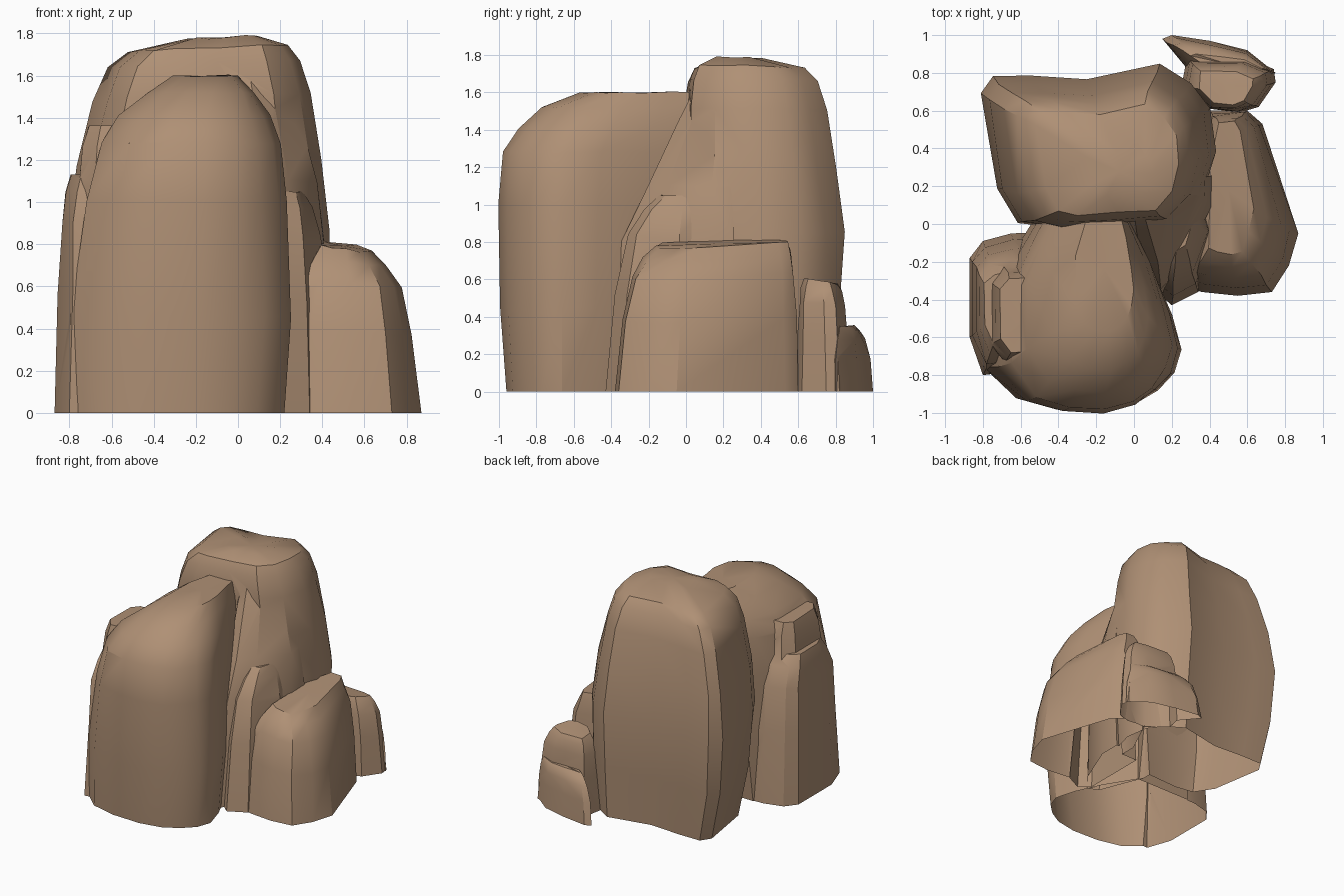
import bpy
import bmesh
import math
import random

random.seed(4)

default_cube = bpy.data.objects.get("Cube")
if default_cube:
    bpy.data.objects.remove(default_cube, do_unlink=True)

# Single sandstone colour
stone = bpy.data.materials.new("tan_stone")
stone.use_nodes = True
stone_colour = (.43, .28, .178, 1)
stone.diffuse_color = stone_colour
stone.node_tree.nodes["Principled BSDF"].inputs["Base Color"].default_value = stone_colour


def unit_outline(outline):
    """Rescale an outline so that it fills the unit square."""
    xs, ys = zip(*outline)
    width, depth = max(xs) - min(xs), max(ys) - min(ys)
    return [((x - min(xs)) / width, (y - min(ys)) / depth) for x, y in outline]


def loft_rock(name, outline, rings, tilt=(0, 0), roughness=.006):
    """Stack the outline in boxes (z, left, right, front, back) to make a closed rock."""
    mesh = bpy.data.meshes.new(name)
    bm = bmesh.new()
    unit = unit_outline(outline)
    count = len(unit)
    top, left, right, front, back = rings[-1]
    middle_x, middle_y = (left + right) / 2, (front + back) / 2
    previous = None
    for z, left, right, front, back in rings:
        ring = []
        for u, v in unit:
            x = left + u * (right - left)
            y = front + v * (back - front)
            height = z
            if z > 0:
                lean = (x - middle_x) * tilt[0] + (y - middle_y) * tilt[1]
                height += lean * z / top + random.uniform(-roughness, roughness)
                x += random.uniform(-roughness, roughness)
                y += random.uniform(-roughness, roughness)
            ring.append(bm.verts.new((x, y, height)))
        if previous:
            for i in range(count):
                j = (i + 1) % count
                bm.faces.new((previous[i], previous[j], ring[j], ring[i]))
        else:
            bm.faces.new(ring)
        previous = ring
    # Shallow crown fan closes the top
    bmesh.ops.poke(bm, faces=[bm.faces.new(previous)])
    bmesh.ops.recalc_face_normals(bm, faces=bm.faces[:])
    bm.to_mesh(mesh)
    bm.free()
    mesh.materials.append(stone)
    rock = bpy.data.objects.new(name, mesh)
    bpy.context.collection.objects.link(rock)
    return rock


# Shared shoulder curve: share of height, share of the way to the crown
SHOULDER = ((0, 0), (.5, .18), (.8, .4), (.93, .7), (1, 1))


def small_rock(name, outline, height, crown, tilt=(0, 0)):
    """Rock that narrows from its base outline to a crown box (left, right, front, back)."""
    xs, ys = zip(*outline)
    base = (min(xs), max(xs), min(ys), max(ys))
    rings = []
    for rise, closing in SHOULDER:
        box = [low + (high - low) * closing for low, high in zip(base, crown)]
        rings.append((height * rise, *box))
    return loft_rock(name, outline, rings, tilt)


def fuse(main, parts):
    """Grow the parts into the main rock, leaving no buried walls."""
    bpy.context.view_layer.objects.active = main
    for part in parts:
        union = main.modifiers.new("union", "BOOLEAN")
        union.operation = "UNION"
        union.solver = "EXACT"
        union.object = part
        bpy.ops.object.modifier_apply(modifier=union.name)
        bpy.data.objects.remove(part, do_unlink=True)


def open_base(rock):
    """Remove the underside, so that the rock is a shell standing on the ground."""
    bm = bmesh.new()
    bm.from_mesh(rock.data)
    underside = [f for f in bm.faces if all(v.co.z < .001 for v in f.verts)]
    bmesh.ops.delete(bm, geom=underside, context="FACES")
    bm.to_mesh(rock.data)
    bm.free()


# Tall rock at the back
tall_rock = loft_rock(
    "tall_back_rock",
    [(-.81, .7), (-.75, .79), (-.55, .79), (-.25, .77), (.14, .85), (.3, .75),
     (.4, .62), (.43, .4), (.37, .18), (.22, .04), (-.1, .02), (-.45, 0), (-.62, .03), (-.73, .2)],
    [(0, -.69, .4, .05, .79),
     (.4, -.77, .43, .01, .82),
     (.85, -.81, .43, -.02, .85),
     (1.2, -.77, .4, -.01, .8),
     (1.5, -.69, .34, -.01, .75),
     (1.66, -.62, .29, .01, .7),
     (1.73, -.52, .24, .05, .63),
     (1.78, -.25, .1, .15, .4)],
    tilt=(.04, -.02))

# Sloping buttress, flush with the side of the tall rock
buttress = loft_rock(
    "front_buttress",
    [(-.1, .2), (-.1, 0), (.05, -.36), (.14, -.4), (.26, -.25), (.4, .08), (.4, .25)],
    [(0, -.1, .38, -.4, .25),
     (.8, -.1, .41, -.35, .25),
     (1.1, -.1, .37, -.2, .25),
     (1.45, -.1, .28, -.04, .25),
     (1.66, -.08, .18, .07, .25)])
fuse(tall_rock, [buttress])

# Broad rock at the front
broad_rock = loft_rock(
    "broad_front_rock",
    [(-.55, .08), (-.66, -.1), (-.8, -.35), (-.8, -.75), (-.63, -.93), (-.42, -.99),
     (-.18, -1), (0, -.96), (.12, -.88), (.21, -.78), (.25, -.65), (.2, -.45),
     (.1, -.2), (-.05, .08)],
    [(0, -.81, .22, -.96, -.04),
     (.45, -.79, .25, -.99, 0),
     (1, -.72, .23, -1, .05),
     (1.28, -.65, .2, -.98, .07),
     (1.41, -.57, .15, -.89, .08),
     (1.52, -.43, .08, -.77, .09),
     (1.6, -.31, 0, -.57, .1)])

# Ledges on the side of the broad rock
outer_ledge = small_rock(
    "outer_ledge",
    [(-.4, -.04), (-.65, -.05), (-.8, -.09), (-.87, -.18), (-.87, -.6), (-.8, -.8), (-.4, -.75)],
    1.13, (-.79, -.45, -.64, -.24))
upper_ledge = small_rock(
    "upper_ledge",
    [(-.4, -.18), (-.7, -.19), (-.78, -.28), (-.78, -.66), (-.7, -.77), (-.4, -.76)],
    1.36, (-.71, -.45, -.68, -.28))
fuse(broad_rock, [outer_ledge, upper_ledge])

# Low rock at the side
side_rock = small_rock(
    "side_rock",
    [(.26, -.33), (.36, -.36), (.55, -.38), (.73, -.36), (.82, -.22), (.87, -.05),
     (.68, .53), (.6, .6), (.4, .6), (.26, .3)],
    .79, (.4, .63, -.16, .54), tilt=(-.15, .04))

# Pointed rock between the side rock and the broad rock
pointed_rock = small_rock(
    "pointed_rock",
    [(.12, -.36), (.2, -.43), (.34, -.36), (.45, -.05), (.38, .17), (.12, .17)],
    1.05, (.2, .31, -.14, .08))
fuse(side_rock, [pointed_rock])

# Pair of low rocks in the back corner
corner_rock = small_rock(
    "corner_rock",
    [(.25, .72), (.4, .61), (.56, .59), (.66, .62), (.75, .75), (.74, .82), (.6, .88), (.28, .88)],
    .59, (.34, .63, .63, .81), tilt=(0, -.12))
crescent_rock = small_rock(
    "crescent_rock",
    [(.15, .98), (.2, 1), (.4, .97), (.6, .92), (.75, .8), (.6, .74), (.3, .8)],
    .35, (.3, .68, .8, .9))
fuse(corner_rock, [crescent_rock])

# Open the undersides, smooth the gentle bends and keep the hard ridges
bpy.ops.object.select_all(action="DESELECT")
for rock in (tall_rock, broad_rock, side_rock, corner_rock):
    open_base(rock)
    rock.select_set(True)
bpy.context.view_layer.objects.active = tall_rock
bpy.ops.object.shade_smooth_by_angle(angle=math.radians(32))
